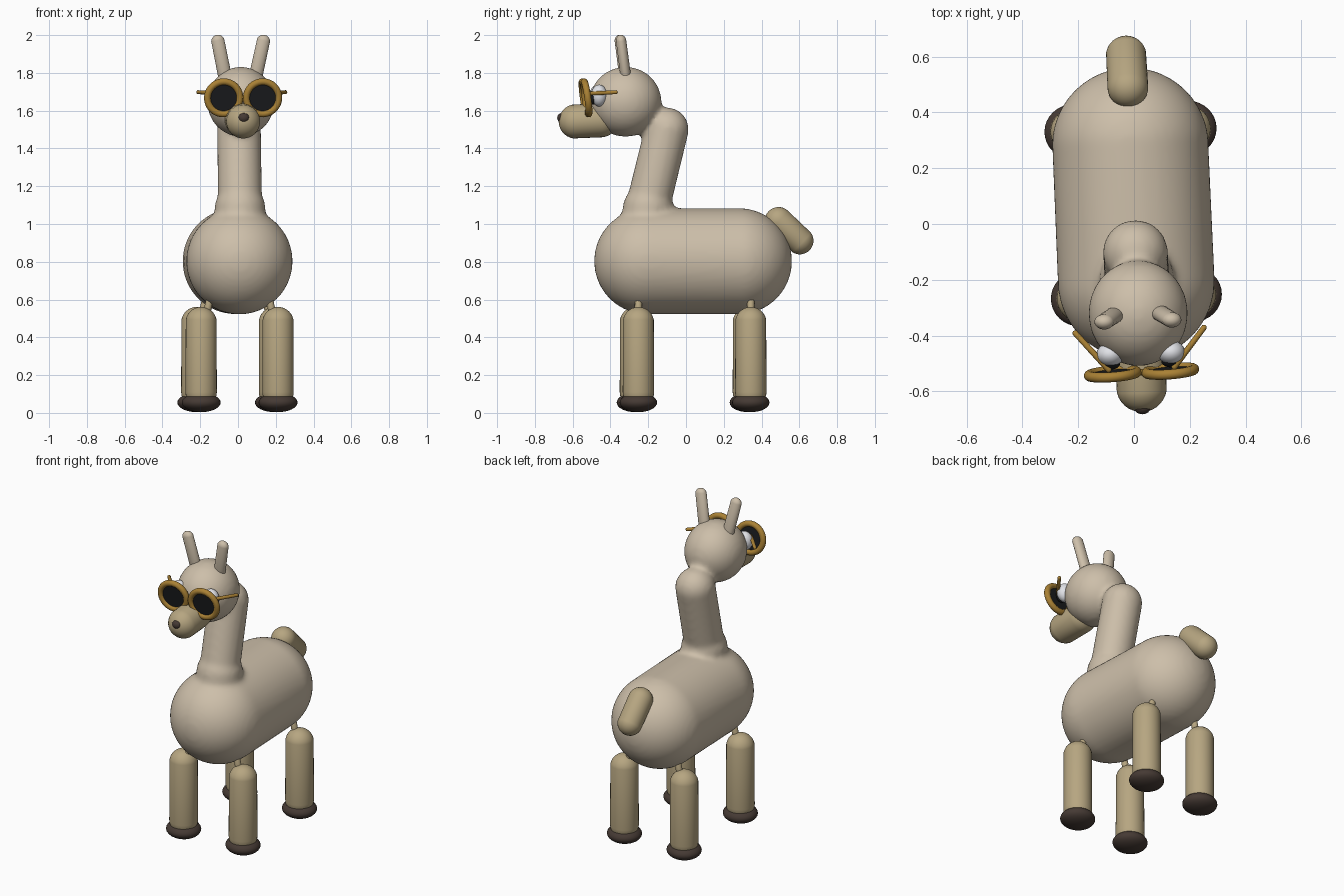
import bpy, bmesh
from mathutils import Vector, Matrix

if "Cube" in bpy.data.objects:
    bpy.data.objects.remove(bpy.data.objects["Cube"])


def material(name, rgb):
    m = bpy.data.materials.new(name)
    m.diffuse_color = (*rgb, 1)
    m.use_nodes = True
    m.node_tree.nodes["Principled BSDF"].inputs["Base Color"].default_value = m.diffuse_color
    return m


CREAM = material("cream", (0.61, 0.52, 0.40))
TAN = material("tan", (0.47, 0.38, 0.22))
DARK = material("hoof_brown", (0.06, 0.042, 0.034))
BLACK = material("lens_black", (0.01, 0.011, 0.013))
WHITE = material("eye_white", (0.75, 0.76, 0.8))
GOLD = material("frame_gold", (0.40, 0.22, 0.035))


def make_object(name, bm, mat):
    me = bpy.data.meshes.new(name)
    bm.to_mesh(me)
    bm.free()
    me.materials.append(mat)
    for p in me.polygons:
        p.use_smooth = True
    ob = bpy.data.objects.new(name, me)
    bpy.context.collection.objects.link(ob)
    return ob


def add_capsule(bm, a, b, r, flat=1.0, seg=32):
    """Rounded tube between two points; flat squashes it front to back."""
    a, b = Vector(a), Vector(b)
    d = b - a
    vs = bmesh.ops.create_uvsphere(bm, u_segments=seg, v_segments=seg // 2, radius=r)["verts"]
    rot = Vector((0, 0, 1)).rotation_difference(d).to_matrix()
    for v in vs:
        v.co.y *= flat
        if v.co.z > 1e-4:
            v.co.z += d.length
        v.co = rot @ v.co + a


def add_ellipsoid(bm, c, r, seg=32):
    mat = Matrix.Translation(c) @ Matrix.Diagonal((*r, 1))
    bmesh.ops.create_uvsphere(bm, u_segments=seg, v_segments=seg // 2, radius=1, matrix=mat)


def capsule(name, a, b, r, mat, flat=1.0, seg=32):
    bm = bmesh.new()
    add_capsule(bm, a, b, r, flat, seg)
    return make_object(name, bm, mat)


def ellipsoid(name, c, r, mat, seg=32):
    bm = bmesh.new()
    add_ellipsoid(bm, c, r, seg)
    return make_object(name, bm, mat)


# Body, neck and head, blended into one soft skin
bm = bmesh.new()
add_capsule(bm, (0.008, -0.205, 0.803), (-0.013, 0.28, 0.803), 0.281, seg=64)
add_capsule(bm, (0.012, -0.215, 1.04), (0.005, -0.102, 1.50), 0.117, seg=48)
add_capsule(bm, (0.012, -0.215, 0.98), (0.011, -0.20, 1.08), 0.135, seg=48)
add_ellipsoid(bm, (0.015, -0.32, 1.647), (0.178, 0.19, 0.185), seg=64)
skin = make_object("body_neck_head", bm, CREAM)
rm = skin.modifiers.new("blend", "REMESH")
rm.mode = "VOXEL"
rm.voxel_size = 0.015
rm.use_smooth_shade = True
sm = skin.modifiers.new("soften", "SMOOTH")
sm.factor = 0.5
sm.iterations = 8

# Muzzle and nose
capsule("muzzle", (0.022, -0.45, 1.55), (0.027, -0.583, 1.543), 0.091, TAN)
ellipsoid("nose", (0.03, -0.657, 1.562), (0.03, 0.025, 0.026), DARK, 24)

# Tail
capsule("tail", (-0.022, 0.49, 1.017), (-0.028, 0.602, 0.912), 0.073, TAN)

# Legs and hooves
for name, x, y in (("front_left", -0.195, -0.268), ("front_right", 0.212, -0.252),
                   ("back_left", -0.218, 0.330), ("back_right", 0.193, 0.343)):
    capsule(name + "_leg", (x, y, 0.11), (x, y, 0.478), 0.083, TAN)
    ellipsoid(name + "_hoof", (x, y, 0.055), (0.103, 0.099, 0.051), DARK)
    s = 1 if x > 0 else -1
    capsule(name + "_hip", (x - s * 0.03, y, 0.53), (x - s * 0.05, y, 0.62), 0.02, TAN, seg=16)

# Ears
capsule("left_ear", (-0.068, -0.325, 1.775), (-0.106, -0.35, 1.966), 0.036, CREAM, 0.78, 24)
capsule("right_ear", (0.092, -0.318, 1.775), (0.134, -0.343, 1.966), 0.036, CREAM, 0.78, 24)

# Eyes and round sunglasses
normal = Vector((0.08, -1, -0.14)).normalized()
turn = Vector((0, 0, 1)).rotation_difference(normal).to_matrix().to_4x4()
for side, cx, cy, eye, tip in (
        ("left", -0.076, -0.537, (-0.085, -0.468, 1.68), (-0.21, -0.392, 1.698)),
        ("right", 0.130, -0.527, (0.133, -0.46, 1.68), (0.25, -0.372, 1.698))):
    c = Vector((cx, cy, 1.668))
    ellipsoid(side + "_eye", eye, (0.05, 0.043, 0.058), WHITE, 24)
    ellipsoid(side + "_pupil", Vector(eye) + Vector((0, -0.032, -0.01)), (0.035, 0.022, 0.038), BLACK, 24)
    bpy.ops.mesh.primitive_torus_add(major_radius=0.086, minor_radius=0.018,
                                     major_segments=48, minor_segments=16)
    ring = bpy.context.object
    ring.name = side + "_glasses_rim"
    ring.matrix_world = Matrix.Translation(c) @ turn
    ring.data.materials.append(GOLD)
    bpy.ops.object.shade_smooth()
    bm = bmesh.new()
    bmesh.ops.create_cone(bm, cap_ends=True, segments=48, radius1=0.08, radius2=0.08, depth=0.012,
                          matrix=Matrix.Translation(c) @ turn)
    lens = make_object(side + "_lens", bm, BLACK)
    for p in lens.data.polygons:
        p.use_smooth = False
    # Temple arm running back from the rim
    start = c + Vector((-0.015 if cx < 0 else 0.015, 0.015, 0.022))
    capsule(side + "_temple_arm", start, tip, 0.011, GOLD, seg=16)
capsule("glasses_bridge", (0.008, -0.533, 1.672), (0.046, -0.53, 1.672), 0.012, GOLD, seg=16)
